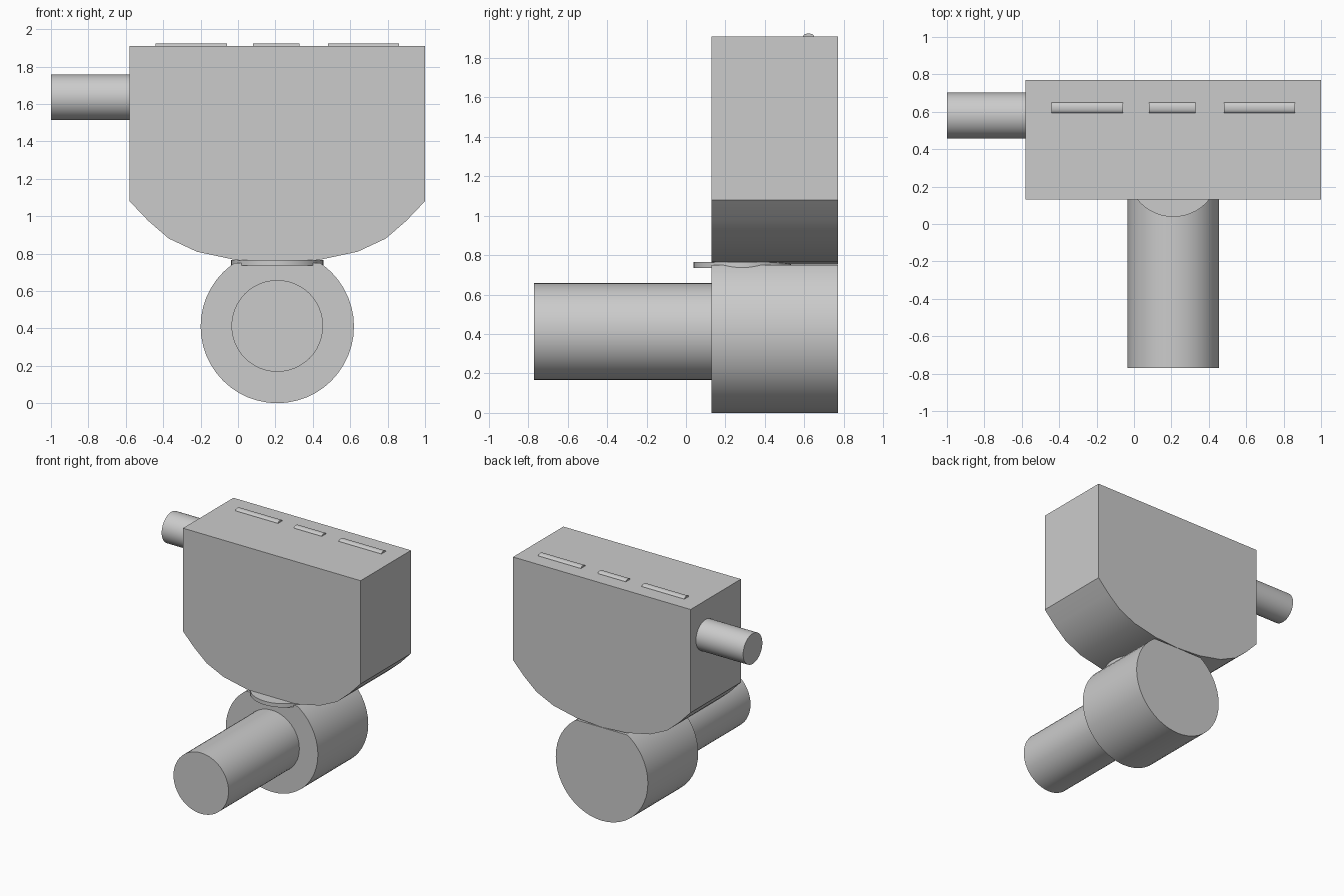
import bpy, bmesh, math
from mathutils import Matrix, Vector

cube = bpy.data.objects.get("Cube")
if cube:
    bpy.data.objects.remove(cube, do_unlink=True)

grey = bpy.data.materials.new("plain grey")
grey.use_nodes = True
colour = (0.6, 0.6, 0.6, 1)
grey.diffuse_color = colour
grey.node_tree.nodes["Principled BSDF"].inputs["Base Color"].default_value = colour

CX = 0.21                  # shared centre line of body, drum and pipe
FRONT, BACK = 0.13, 0.77   # depth range of body and drum


def finish(name, bm):
    bmesh.ops.recalc_face_normals(bm, faces=bm.faces[:])
    mesh = bpy.data.meshes.new(name)
    bm.to_mesh(mesh)
    bm.free()
    mesh.materials.append(grey)
    obj = bpy.data.objects.new(name, mesh)
    bpy.context.collection.objects.link(obj)
    bpy.ops.object.select_all(action='DESELECT')
    obj.select_set(True)
    bpy.context.view_layer.objects.active = obj
    bpy.ops.object.shade_smooth_by_angle(angle=math.radians(30))
    return obj


def cylinder(name, start, end, radius, sides=48, squash=1.0, cut_z=None):
    """Capped cylinder between two points, optionally flattened or cut in z."""
    a, b = Vector(start), Vector(end)
    bm = bmesh.new()
    bmesh.ops.create_cone(bm, cap_ends=True, segments=sides, radius1=radius,
                          radius2=radius, depth=(b - a).length)
    turn = (b - a).to_track_quat('Z', 'Y').to_matrix().to_4x4()
    matrix = Matrix.Translation((a + b) / 2) @ Matrix.Diagonal((1, 1, squash, 1)) @ turn
    bmesh.ops.transform(bm, matrix=matrix, verts=bm.verts[:])
    if cut_z is not None:
        bmesh.ops.bisect_plane(bm, geom=bm.verts[:] + bm.edges[:] + bm.faces[:],
                               plane_co=(0, 0, cut_z), plane_no=(0, 0, 1),
                               clear_outer=True)
        bmesh.ops.holes_fill(bm, edges=[e for e in bm.edges if e.is_boundary])
    return finish(name, bm)


# Body: flat-topped block with a rounded underside, mirrored about its middle
half = [(0.79, 1.91), (0.79, 1.08), (0.69, 0.975), (0.58, 0.88), (0.43, 0.81), (0.22, 0.765)]
outline = half + [(0, 0.752)] + [(-x, z) for x, z in reversed(half)]
bm = bmesh.new()
face = bm.faces.new([bm.verts.new((CX + x, FRONT, z)) for x, z in outline])
extruded = bmesh.ops.extrude_face_region(bm, geom=[face])["geom"]
bmesh.ops.translate(bm, vec=(0, BACK - FRONT, 0),
                    verts=[g for g in extruded if isinstance(g, bmesh.types.BMVert)])
finish("body", bm)

# Drum, joining disc and pipes
cylinder("drum", (CX, FRONT, 0.41), (CX, BACK, 0.41), 0.41, cut_z=0.75)
cylinder("joining_disc", (CX, 0.285, 0.735), (CX, 0.285, 0.765), 0.247)
cylinder("front_pipe", (CX, -0.77, 0.413), (CX, FRONT + 0.02, 0.413), 0.245)
cylinder("side_pipe", (-1, 0.58, 1.635), (-0.56, 0.58, 1.635), 0.122)

# Low rounded bars on the top
for name, x0, x1 in (("right_bar", -0.44, -0.06), ("middle_bar", 0.08, 0.33),
                     ("left_bar", 0.48, 0.86)):
    cylinder(name, (x0, 0.622, 1.91), (x1, 0.622, 1.91), 0.028, sides=24, squash=0.5)
